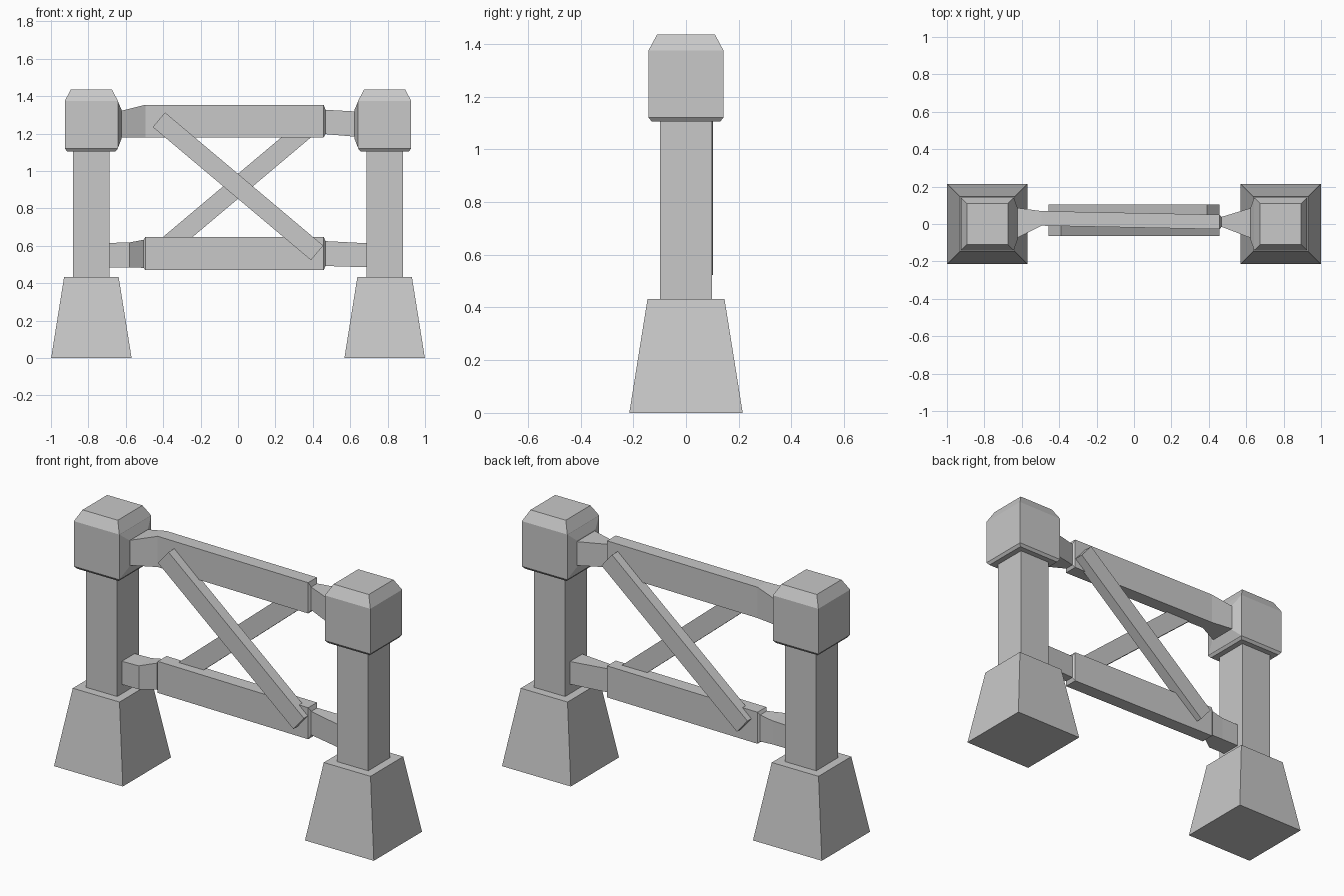
import bpy, bmesh, math
from mathutils import Vector

cube = bpy.data.objects.get("Cube")
if cube:
    bpy.data.objects.remove(cube, do_unlink=True)

stone = bpy.data.materials.new("plain grey")
stone.use_nodes = True
GREY = (0.58, 0.58, 0.58, 1)
stone.diffuse_color = GREY
stone.node_tree.nodes["Principled BSDF"].inputs["Base Color"].default_value = GREY


def loft(name, rings):
    """Skin a row of four-cornered rings and close both ends."""
    bm = bmesh.new()
    rows = [[bm.verts.new(p) for p in ring] for ring in rings]
    for a, b in zip(rows, rows[1:]):
        for i in range(4):
            j = (i + 1) % 4
            bm.faces.new((a[i], a[j], b[j], b[i]))
    bm.faces.new(rows[0])
    bm.faces.new(rows[-1])
    bmesh.ops.recalc_face_normals(bm, faces=bm.faces)
    mesh = bpy.data.meshes.new(name)
    bm.to_mesh(mesh)
    bm.free()
    mesh.materials.append(stone)
    obj = bpy.data.objects.new(name, mesh)
    bpy.context.collection.objects.link(obj)
    return obj


def square(cx, half, z):
    return [(cx + sx * half, sy * half, z)
            for sx, sy in ((-1, -1), (1, -1), (1, 1), (-1, 1))]


def section(x, y0, y1, z0, z1):
    return [(x, y0, z0), (x, y1, z0), (x, y1, z1), (x, y0, z1)]


# Posts: tapered foot, shaft, chamfered cap and the socket facing the rail
for side, label in ((-1, "right"), (1, "left")):
    cx = side * 0.784
    loft(label + "_post_foot", [square(cx, 0.215, 0), square(cx, 0.146, 0.432)])
    loft(label + "_post_shaft", [square(cx, 0.098, 0.42), square(cx, 0.098, 1.12)])
    loft(label + "_post_cap", [square(cx, 0.13, 1.105), square(cx, 0.142, 1.12),
                               square(cx, 0.142, 1.375), square(cx, 0.11, 1.435)])
    loft(label + "_cap_socket", [section(side * 0.643, -0.142, 0.142, 1.12, 1.375),
                                 section(side * 0.622, -0.082, 0.085, 1.175, 1.325)])

# Upper rail with a flared tenon at each end
loft("upper_rail", [
    section(-0.63, -0.077, 0.087, 1.18, 1.32),
    section(-0.495, -0.009, 0.069, 1.18, 1.354),
    section(0.458, -0.028, 0.05, 1.18, 1.354),
    section(0.468, -0.015, 0.038, 1.197, 1.327),
    section(0.63, -0.077, 0.087, 1.183, 1.318)])

# Lower rail with stepped tenons
loft("lower_rail", [
    section(-0.7, -0.057, 0.057, 0.485, 0.615),
    section(-0.58, -0.057, 0.057, 0.485, 0.618),
    section(-0.505, 0.0, 0.06, 0.482, 0.632),
    section(-0.495, -0.009, 0.069, 0.47, 0.648),
    section(0.458, -0.028, 0.05, 0.47, 0.648),
    section(0.468, -0.015, 0.038, 0.492, 0.625),
    section(0.7, -0.057, 0.057, 0.485, 0.613)])

# Crossed diagonal braces, one on each face of the rails
for name, side, y0, y1 in (("front_brace", -1, -0.063, 0.0),
                           ("rear_brace", 1, 0.04, 0.103)):
    top = Vector((side * 0.423, 0, 1.274))
    low = Vector((-side * 0.423, 0, 0.562))
    along = (low - top).normalized()
    across = Vector((-along.z, 0, along.x)) * 0.051
    rings = []
    for end in (top, low):
        rings.append([end + across * s + Vector((0, y, 0))
                      for s, y in ((-1, y0), (1, y0), (1, y1), (-1, y1))])
    loft(name, rings)
